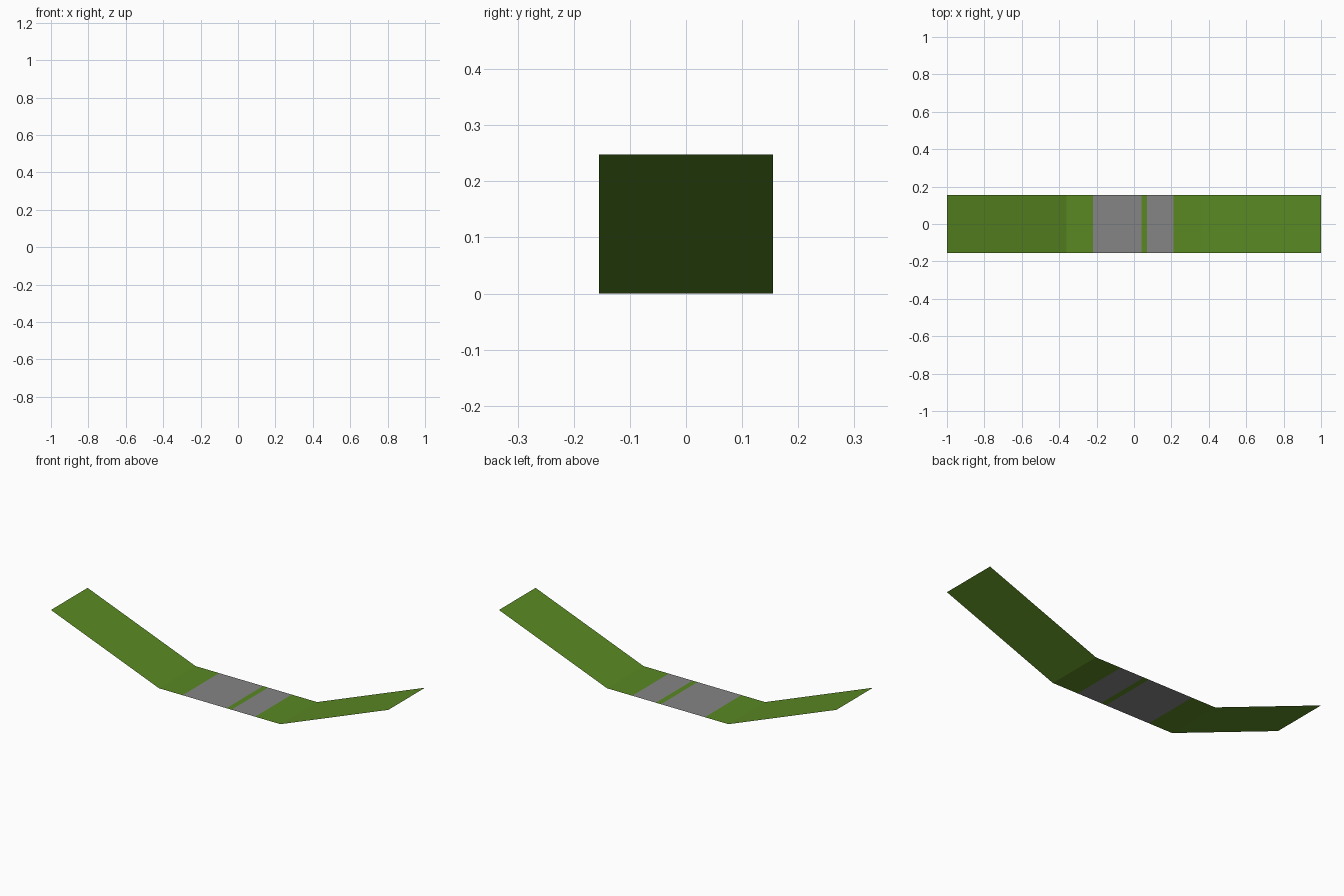
import bpy
import bmesh

if "Cube" in bpy.data.objects:
    bpy.data.objects.remove(bpy.data.objects["Cube"])

HALF_WIDTH = 0.155
BEND, TIP, RISE = 0.36, 1.0, 0.248


def material(name, rgb):
    m = bpy.data.materials.new(name)
    m.diffuse_color = (*rgb, 1)
    m.use_nodes = True
    m.node_tree.nodes["Principled BSDF"].inputs["Base Color"].default_value = m.diffuse_color
    return m


green = material("leaf green", (0.102, 0.25, 0.017))
grey = material("mid grey", (0.235, 0.235, 0.235))

# Sheet profile: raised tips, flat middle, cut where the stripes begin and end
stations = [-TIP, -BEND, -0.22, 0.04, 0.07, 0.21, BEND, TIP]
grey_bands = {2, 4}

bm = bmesh.new()
rows = []
for x in stations:
    z = RISE * max(0, abs(x) - BEND) / (TIP - BEND)
    rows.append([bm.verts.new((x, y, z)) for y in (-HALF_WIDTH, HALF_WIDTH)])
for i, (a, b) in enumerate(zip(rows, rows[1:])):
    face = bm.faces.new((a[0], b[0], b[1], a[1]))
    face.material_index = 1 if i in grey_bands else 0  # painted stripes

mesh = bpy.data.meshes.new("bent_strip")
bm.to_mesh(mesh)
bm.free()
mesh.materials.append(green)
mesh.materials.append(grey)
strip = bpy.data.objects.new("bent_strip", mesh)
bpy.context.collection.objects.link(strip)
